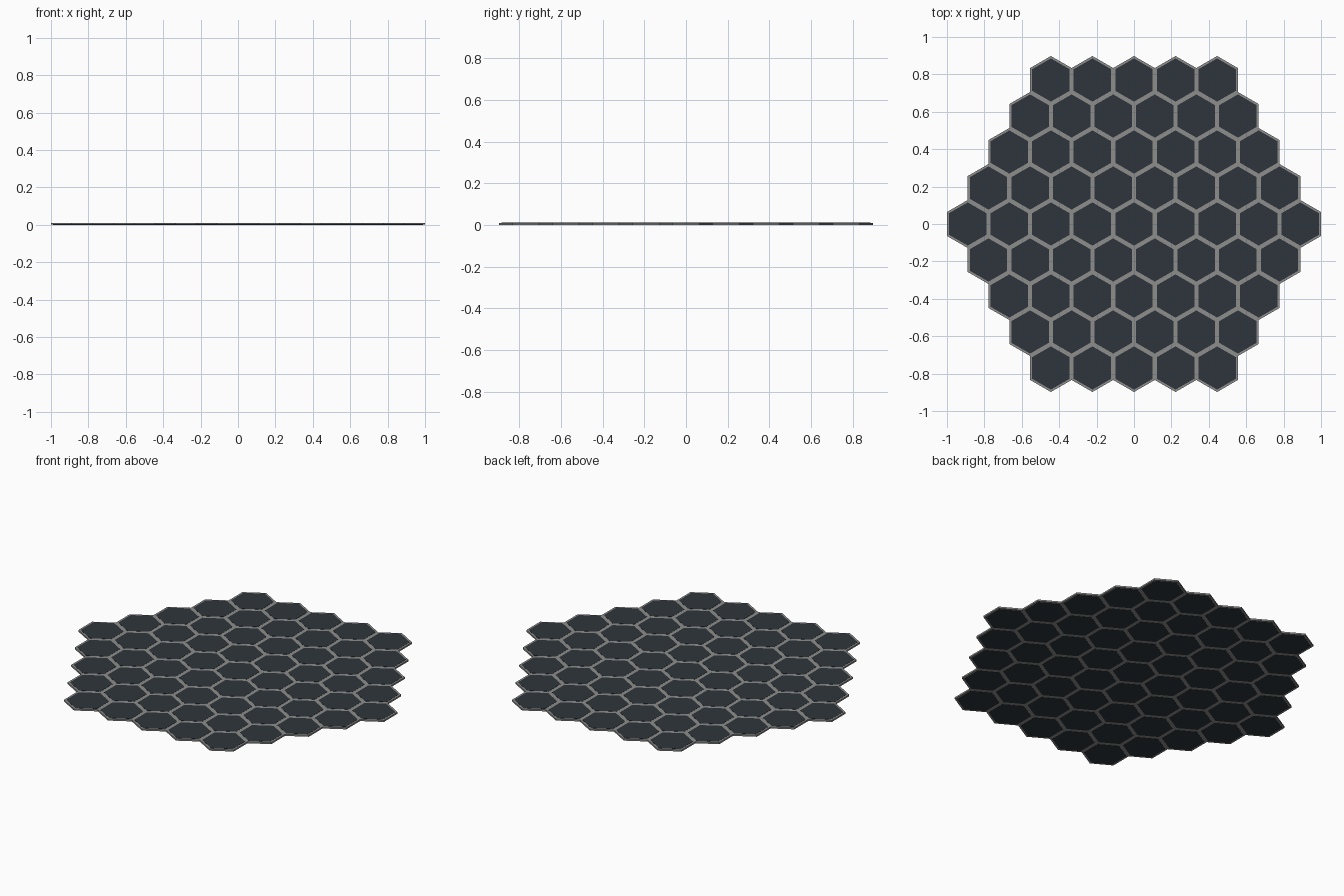
import bpy, bmesh, math

if "Cube" in bpy.data.objects:
    bpy.data.objects.remove(bpy.data.objects["Cube"])

PITCH = 2 / 9                 # nine tiles across the widest row
R = PITCH / math.sqrt(3)      # corner radius of a cell
THICK = 0.011
LIP = 0.0008                  # tiles stand slightly proud of the frame


def material(name, rgb):
    m = bpy.data.materials.new(name)
    m.diffuse_color = (*rgb, 1)
    m.use_nodes = True
    m.node_tree.nodes["Principled BSDF"].inputs["Base Color"].default_value = m.diffuse_color
    return m


def honeycomb(name, radius, z0, z1, mat):
    """Hexagonal field of 61 hexagons, extruded from z0 to z1."""
    bm = bmesh.new()
    for row in range(-4, 5):
        count = 9 - abs(row)
        for i in range(count):
            cx, cy = (i - (count - 1) / 2) * PITCH, row * 1.5 * R
            bm.faces.new([bm.verts.new((cx + radius * math.cos(math.radians(a)),
                                        cy + radius * math.sin(math.radians(a)), z0))
                          for a in range(30, 390, 60)])
    # neighbouring cells share edges, so only the outline gets walls
    bmesh.ops.remove_doubles(bm, verts=bm.verts, dist=0.0005)
    ext = bmesh.ops.extrude_face_region(bm, geom=bm.faces[:], use_keep_orig=True)
    top = [g for g in ext["geom"] if isinstance(g, bmesh.types.BMVert)]
    bmesh.ops.translate(bm, verts=top, vec=(0, 0, z1 - z0))
    bmesh.ops.recalc_face_normals(bm, faces=bm.faces)
    me = bpy.data.meshes.new(name)
    bm.to_mesh(me)
    bm.free()
    me.materials.append(mat)
    ob = bpy.data.objects.new(name, me)
    bpy.context.collection.objects.link(ob)
    return ob


# grey lattice filling the gaps and outer rim
honeycomb("frame", R, LIP, THICK - LIP, material("grey", (0.27, 0.27, 0.265)))
# dark tiles, visible above and below
honeycomb("tiles", R * 0.9, 0, THICK, material("dark slate", (0.027, 0.036, 0.044)))
